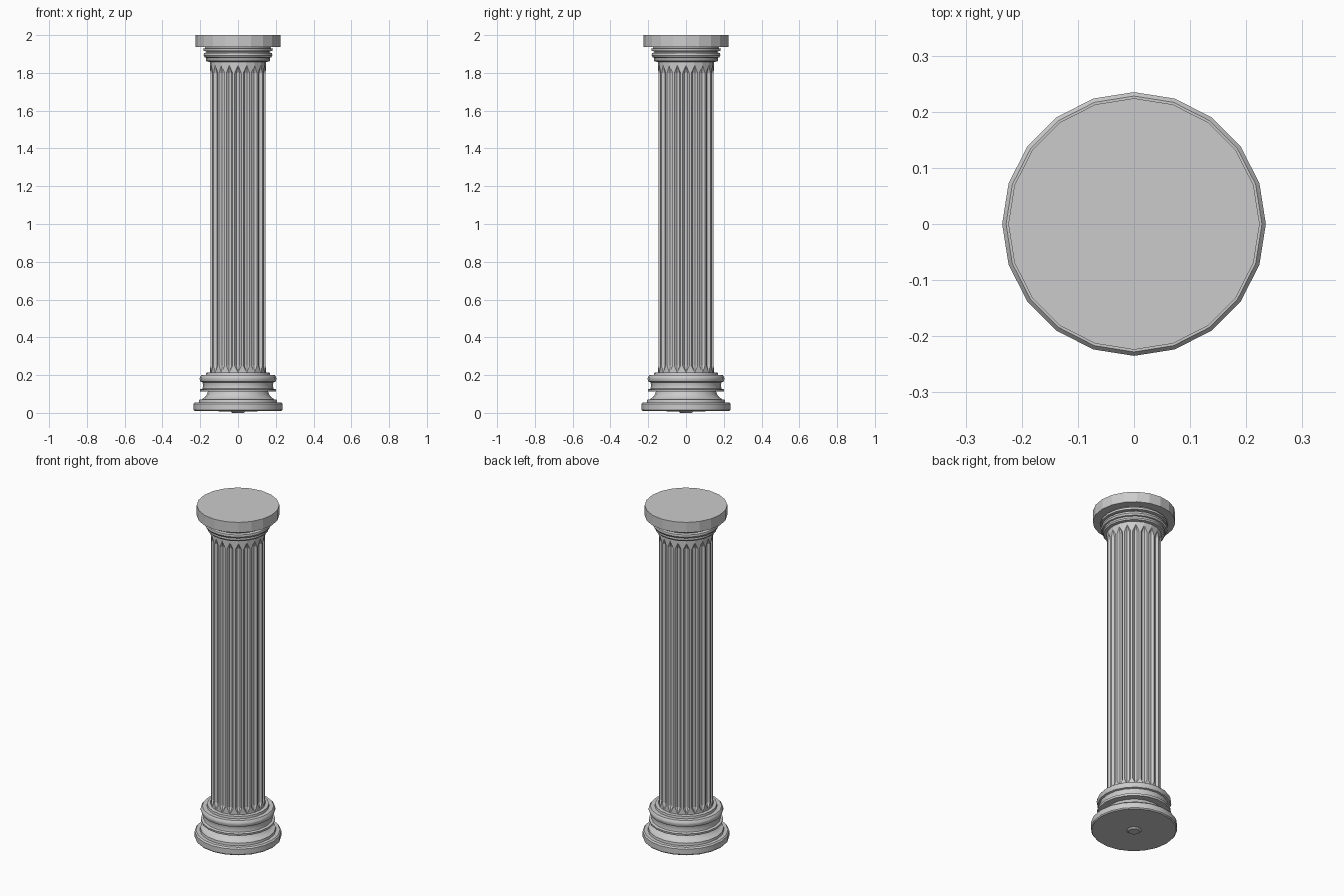
import bpy, bmesh
from math import cos, sin, radians

if "Cube" in bpy.data.objects:
    bpy.data.objects.remove(bpy.data.objects["Cube"])

N = 20  # sides and flutes
STEP = 360 / N


def ring(bm, r, z, offset=0.0):
    return [bm.verts.new((r * cos(radians(i * STEP + offset)),
                          r * sin(radians(i * STEP + offset)), z)) for i in range(N)]


def finish(bm, name, smooth):
    bmesh.ops.recalc_face_normals(bm, faces=bm.faces)
    me = bpy.data.meshes.new(name)
    bm.to_mesh(me)
    bm.free()
    ob = bpy.data.objects.new(name, me)
    bpy.context.collection.objects.link(ob)
    if smooth:
        bpy.ops.object.select_all(action='DESELECT')
        ob.select_set(True)
        bpy.context.view_layer.objects.active = ob
        bpy.ops.object.shade_smooth_by_angle(angle=radians(35))
    return ob


def lathe(name, profile, smooth=True):
    """Turn a (radius, height) profile into a capped 20-sided solid."""
    bm = bmesh.new()
    rings = [ring(bm, r, z) for r, z in profile]
    for a, b in zip(rings, rings[1:]):
        for i in range(N):
            j = (i + 1) % N
            bm.faces.new((a[i], a[j], b[j], b[i]))
    bm.faces.new(rings[0][::-1])
    bm.faces.new(rings[-1])
    return finish(bm, name, smooth)


# Moulded base: plinth, scotia, fillet, torus, collar
lathe("base", [
    (0.03, 0.0), (0.04, 0.008), (0.23, 0.01), (0.235, 0.016), (0.235, 0.048), (0.228, 0.056),
    (0.207, 0.056), (0.205, 0.07), (0.192, 0.072), (0.176, 0.083), (0.165, 0.097),
    (0.16, 0.112), (0.2, 0.112), (0.202, 0.124), (0.188, 0.128), (0.184, 0.145), (0.188, 0.162),
    (0.198, 0.165), (0.203, 0.178), (0.202, 0.19), (0.194, 0.2),
    (0.17, 0.2), (0.168, 0.213), (0.145, 0.215)])

# Fluted shaft: grooves with pointed ends
R, DEPTH, EDGE, FLOOR = 0.149, 0.016, 6.8, 3.2
bm = bmesh.new()
edge_r = R * cos(radians(9)) / cos(radians(9 - EDGE))
ends = []
for z_end, z_tip, z_side in ((0.2, 0.213, 0.25), (1.87, 1.84, 1.80)):
    ends.append({
        "cap": ring(bm, R, z_end), "tip": ring(bm, R, z_tip),
        "cols": [ring(bm, edge_r, z_side, -EDGE), ring(bm, R - DEPTH, z_side, -FLOOR),
                 ring(bm, R - DEPTH, z_side, FLOOR), ring(bm, edge_r, z_side, EDGE)]})
for e in ends:
    c = e["cols"]
    for i in range(N):
        j = (i + 1) % N
        bm.faces.new((e["cap"][i], e["cap"][j], e["tip"][j], e["tip"][i]))
        bm.faces.new((e["tip"][i], e["tip"][j], c[0][j], c[3][i]))
        for k in range(3):
            bm.faces.new((e["tip"][i], c[k][i], c[k + 1][i]))
    bm.faces.new(e["cap"])
lo, hi = ends[0]["cols"], ends[1]["cols"]
for i in range(N):
    j = (i + 1) % N
    for k in range(3):
        bm.faces.new((lo[k][i], lo[k + 1][i], hi[k + 1][i], hi[k][i]))
    bm.faces.new((lo[3][i], lo[0][j], hi[0][j], hi[3][i]))
finish(bm, "fluted_shaft", False)

# Capital mouldings
lathe("capital", [
    (0.145, 1.858), (0.166, 1.86), (0.17, 1.868), (0.168, 1.88), (0.176, 1.882),
    (0.182, 1.892), (0.18, 1.904), (0.168, 1.908), (0.166, 1.914),
    (0.183, 1.916), (0.184, 1.928), (0.174, 1.931), (0.172, 1.942)])

# Faceted top slab
lathe("abacus", [(0.224, 1.938), (0.224, 2.0)], smooth=False)
